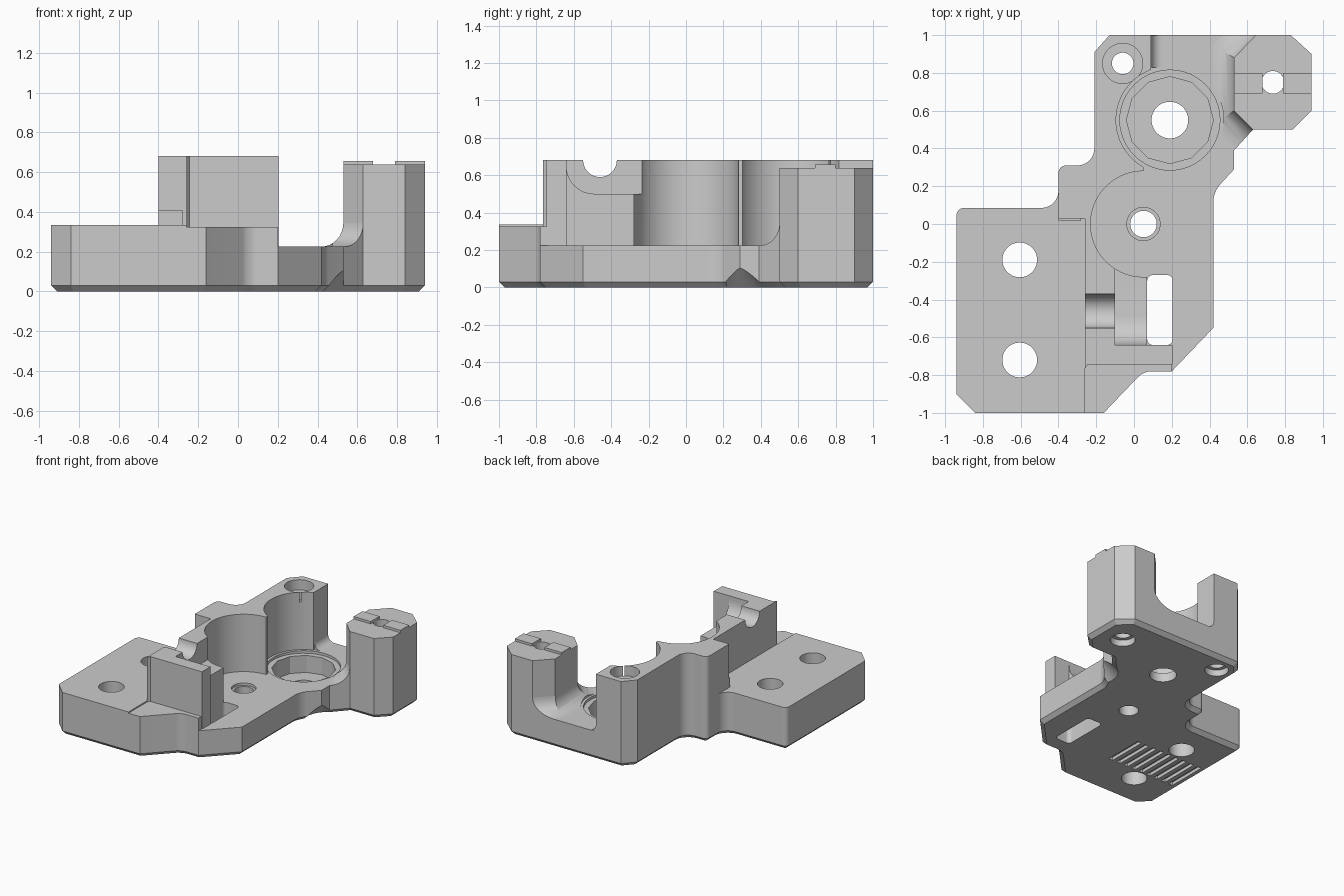
import bpy, bmesh, math
from mathutils import Vector, Matrix

cube = bpy.data.objects.get("Cube")
if cube:
    bpy.data.objects.remove(cube, do_unlink=True)

grey = bpy.data.materials.new("plain_grey")
grey.use_nodes = True
grey.diffuse_color = (0.6, 0.6, 0.6, 1)
grey.node_tree.nodes["Principled BSDF"].inputs["Base Color"].default_value = (0.6, 0.6, 0.6, 1)

FLOOR, STEP, TOP, CHAMFER = 0.225, 0.335, 0.68, 0.03


def outline(points, seg=8):
    """2D outline; a third value rounds that corner."""
    out = []
    for i, p in enumerate(points):
        c = Vector(p[:2])
        if len(p) == 2:
            out.append(c)
            continue
        u = (Vector(points[i - 1][:2]) - c).normalized() * p[2]
        v = (Vector(points[(i + 1) % len(points)][:2]) - c).normalized() * p[2]
        for k in range(seg + 1):
            a = math.pi / 2 * k / seg
            out.append(c + u * (1 - math.sin(a)) + v * (1 - math.cos(a)))
    return out


def inset(pts, d):
    """Move a counter-clockwise outline inwards by d, with mitred corners."""
    out = []
    for i, p in enumerate(pts):
        e0 = (p - pts[i - 1]).normalized()
        e1 = (pts[(i + 1) % len(pts)] - p).normalized()
        n0, n1 = Vector((-e0.y, e0.x)), Vector((-e1.y, e1.x))
        out.append(p + (n0 + n1) * d / (1 + n0.dot(n1)))
    return out


def make(name, bm):
    bmesh.ops.recalc_face_normals(bm, faces=bm.faces)
    if bm.calc_volume(signed=True) < 0:
        bmesh.ops.reverse_faces(bm, faces=bm.faces)
    me = bpy.data.meshes.new(name)
    bm.to_mesh(me)
    bm.free()
    me.materials.append(grey)
    ob = bpy.data.objects.new(name, me)
    bpy.context.collection.objects.link(ob)
    return ob


def loft(name, rings):
    bm = bmesh.new()
    rows = [[bm.verts.new(p) for p in ring] for ring in rings]
    n = len(rows[0])
    for lo, hi in zip(rows, rows[1:]):
        for i in range(n):
            j = (i + 1) % n
            bm.faces.new((lo[i], lo[j], hi[j], hi[i]))
    bm.faces.new(rows[0][::-1])
    bm.faces.new(rows[-1])
    return make(name, bm)


def prism(name, pts, z0, z1):
    return loft(name, [[(x, y, z) for x, y in pts] for z in (z0, z1)])


def box(x0, x1, y0, y1, z0, z1, name="cutter"):
    return prism(name, [(x0, y0), (x1, y0), (x1, y1), (x0, y1)], z0, z1)


def rod(x, y, r, z0=-0.1, z1=0.8, seg=48, r2=None):
    bm = bmesh.new()
    bmesh.ops.create_cone(bm, cap_ends=True, segments=seg, radius1=r, radius2=r2 or r,
                          depth=z1 - z0, matrix=Matrix.Translation((x, y, (z0 + z1) / 2)))
    return make("cutter", bm)


def combine(ob, tools, op='DIFFERENCE'):
    """Apply boolean tools, then discard them."""
    for t in tools:
        m = ob.modifiers.new("cut", 'BOOLEAN')
        m.operation, m.object, m.solver = op, t, 'EXACT'
    dg = bpy.context.evaluated_depsgraph_get()
    me = bpy.data.meshes.new_from_object(ob.evaluated_get(dg))
    ob.modifiers.clear()
    ob.data = me
    for t in tools:
        bpy.data.objects.remove(t, do_unlink=True)


# Screw and shaft positions
BLOCK_HOLES = [(-0.605, -0.19), (-0.605, -0.72)]
PIVOT, BEARING, CORNER, POST = (0.05, 0.0), (0.19, 0.55), (-0.06, 0.85), (0.735, 0.75)

# Shared outline pieces
left_edge = [(-0.4, 0.31, 0.04), (-0.4, 0.085, 0.09), (-0.94, 0.085, 0.04)]
octagon = [(0.63, 0.5), (0.84, 0.5), (0.94, 0.6), (0.94, 0.9),
           (0.83, 1), (0.645, 1), (0.53, 0.88), (0.53, 0.6)]
plate_pts = outline([(-0.94, -0.9), (-0.84, -1), (-0.16, -1), (0.05, -0.78, 0.04), (0.2, -0.78),
                     (0.42, -0.55), (0.42, 0.17, 0.05), (0.53, 0.29), (0.53, 0.39)]
                    + octagon[:5] + [(-0.13, 1), (-0.21, 0.91), (-0.21, 0.31, 0.09)] + left_edge)

# Base plate with chamfered underside, bearing seat, slot and grooves
plate = loft("base_plate", [[(x, y, z) for x, y in pts] for pts, z in (
    (inset(plate_pts, CHAMFER), 0), (plate_pts, CHAMFER), (plate_pts, FLOOR))])
cuts = [rod(*p, 0.092) for p in BLOCK_HOLES]
cuts += [rod(*PIVOT, 0.07), rod(*PIVOT, 0.088, 0.205),
         rod(*BEARING, 0.265, 0.205), rod(*BEARING, 0.23, 0.07, seg=12), rod(*BEARING, 0.097),
         rod(*CORNER, 0.057), rod(*CORNER, 0.085, -0.1, 0.05),
         rod(*POST, 0.06), rod(*POST, 0.09, -0.1, 0.05),
         rod(0.6, 0.26, 0.18, -0.001, 0.18, r2=0.002),
         prism("cutter", outline([(0.07, -0.64, 0.03), (0.205, -0.64, 0.03),
                                  (0.205, -0.27, 0.03), (0.07, -0.27, 0.03)]), -0.1, 0.8)]
cuts += [box(x, x + 0.035, -0.62, -0.3, -0.1, 0.025) for x in [-0.88 + 0.07 * i for i in range(9)]]
combine(plate, cuts)

# Raised mounting block on the right-hand side
block = prism("mounting_block", outline([(-0.94, -0.9), (-0.84, -1), (-0.26, -1), (-0.26, 0.2),
                                         (-0.4, 0.2)] + left_edge[1:]), FLOOR, STEP)
combine(block, [rod(*p, 0.092) for p in BLOCK_HOLES])

# Slightly lower step in front of the wall
prism("front_step", outline([(-0.26, -1), (-0.16, -1), (0.05, -0.78, 0.04), (0.2, -0.78),
                             (0.2, -0.7), (-0.26, -0.7)]), FLOOR, STEP - 0.01)

# Tall wall, scooped around the pivot and the bearing
wall = prism("tall_wall", outline([(-0.26, -0.765), (-0.245, -0.745), (0.205, -0.745),
                                   (0.205, -0.64), (0.07, -0.64), (0.07, -0.2), (0.05, -0.2),
                                   (0.05, 0.4), (0.09, 0.7), (0.09, 1), (-0.13, 1), (-0.21, 0.91),
                                   (-0.21, 0.31, 0.09), (-0.4, 0.31, 0.04), (-0.4, 0.03),
                                   (-0.26, 0.03)]), FLOOR, TOP)
ledge = outline([(-0.64, 0.72), (-0.64, 0.5, 0.15), (-0.2, 0.5), (-0.2, 0.72)])
trough = [(-0.46 + 0.09 * math.cos(a), TOP + 0.09 * math.sin(a))
          for a in [math.tau * i / 48 for i in range(48)]]
side_cuts = [loft("cutter", [[(x, y, z) for y, z in pts] for x in ends])
             for pts, ends in ((ledge, (-0.1, 0.1)), (trough, (-0.3, 0.0)))]
combine(wall, side_cuts + [rod(*PIVOT, 0.28, 0.1, seg=96), rod(*BEARING, 0.285, 0.1, seg=96),
                           rod(*CORNER, 0.057), rod(*CORNER, 0.106, 0.6)])
box(-0.4, -0.28, 0.018, 0.04, STEP - 0.02, 0.41, "wall_foot")

# Curved foot between the floor and the rear of the wall
foot = outline([(0.08, FLOOR + 0.06), (0.09, FLOOR + 0.06), (0.09, FLOOR, 0.058),
                (0.15, FLOOR), (0.15, FLOOR - 0.01), (0.08, FLOOR - 0.01)])
loft("wall_fillet", [[(x, y, z) for x, z in foot] for y in (0.828, 0.999)])

# Octagonal post with a broken ridge on top
post = prism("post", octagon, FLOOR, 0.638)
combine(post, [rod(*POST, 0.06)])
for name, x0, x1 in (("outer_ridge", 0.79, 0.94), ("inner_ridge", 0.53, 0.68)):
    box(x0, x1, 0.69, 0.8, 0.63, 0.657, name)

# Curved flare where the post meets the floor
R = 0.12
centre = Vector((0.735, 0.75))
rings = []
for k in range(9):
    a = math.pi / 2 * k / 8
    grow = 1 + R * (1 - math.sin(a)) / 0.22
    rings.append([(*(centre + (Vector(p) - centre) * grow), FLOOR + R * (1 - math.cos(a)))
                  for p in octagon])
flare = loft("post_flare", rings)
combine(flare, [prism("limit", plate_pts, 0.1, 0.6)], 'INTERSECT')
combine(flare, [rod(*BEARING, 0.285, 0.1, seg=96), rod(*POST, 0.06)])

# Smooth the round surfaces, keep the machined edges crisp
bpy.ops.object.select_all(action='DESELECT')
for ob in bpy.context.collection.objects:
    if ob.type == 'MESH' and ob.data.materials and ob.data.materials[0] == grey:
        ob.select_set(True)
        bpy.context.view_layer.objects.active = ob
bpy.ops.object.shade_smooth_by_angle(angle=math.radians(25))
